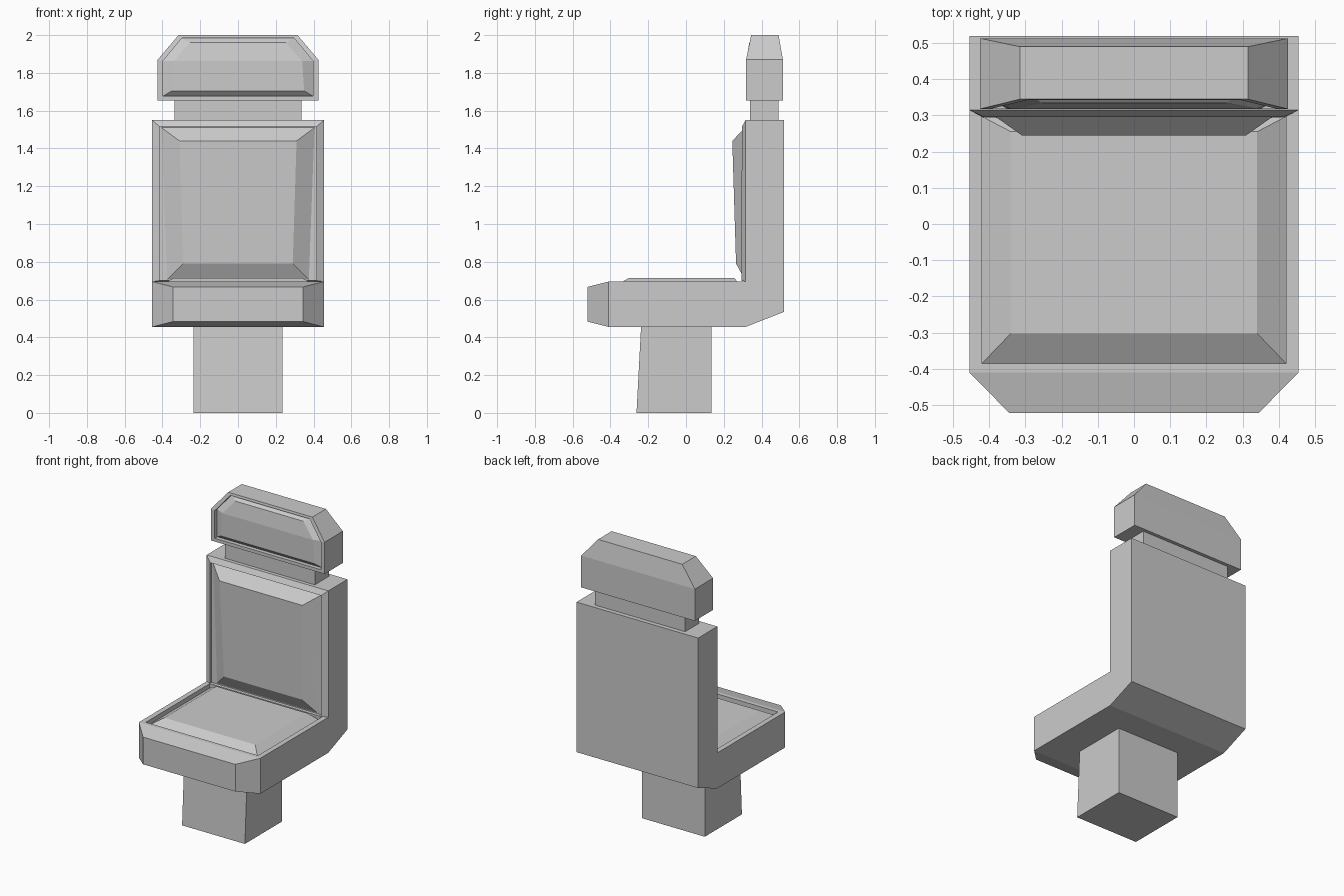
import bpy, bmesh

if "Cube" in bpy.data.objects:
    bpy.data.objects.remove(bpy.data.objects["Cube"])


def mirrored(half):
    """Closed loop from its right-hand half points."""
    return half + [(-x, y, z) for x, y, z in reversed(half)]


def finish(name, bm):
    bmesh.ops.remove_doubles(bm, verts=bm.verts, dist=0.0005)
    bmesh.ops.recalc_face_normals(bm, faces=bm.faces)
    mesh = bpy.data.meshes.new(name)
    bm.to_mesh(mesh)
    bm.free()
    obj = bpy.data.objects.new(name, mesh)
    bpy.context.collection.objects.link(obj)
    return obj


def cap(bm, loop):
    """Close a mirrored loop with left-right strips."""
    n = len(loop) // 2
    for i in range(n - 1):
        bm.faces.new((loop[i], loop[i + 1], loop[-2 - i], loop[-1 - i]))


def stack(bm, halves, cap_start=False):
    """Bridge successive mirrored loops and cap the last one."""
    loops = [[bm.verts.new(p) for p in mirrored(h)] for h in halves]
    for a, b in zip(loops, loops[1:]):
        for i in range(len(a)):
            j = (i + 1) % len(a)
            bm.faces.new((a[i], a[j], b[j], b[i]))
    cap(bm, loops[-1])
    if cap_start:
        cap(bm, loops[0])


# Pedestal
bm = bmesh.new()
stack(bm, [[(.235, -.262, 0), (.235, .135, 0)],
           [(.235, -.238, .455), (.235, .135, .455)]], True)
finish("pedestal", bm)

# Seat and backrest shell: L profile (half width, y, z) with a chamfered nose
profile = [(.345, -.522, .483), (.455, -.41, .455), (.455, .315, .455),
           (.455, .52, .535), (.455, .52, 1.55), (.455, .315, 1.55),
           (.455, .315, .695), (.455, -.41, .695), (.345, -.522, .667)]
bm = bmesh.new()
right = [bm.verts.new(p) for p in profile]
left = [bm.verts.new((-x, y, z)) for x, y, z in profile]
n = len(profile)
for i in range(n):
    if i not in (5, 6):          # padded faces are built below
        j = (i + 1) % n
        bm.faces.new((right[i], right[j], left[j], left[i]))
for side in (right, left):
    bm.faces.new(side[1:8])
    bm.faces.new((side[0], side[1], side[7], side[8]))

# Seat pad: flat rim, groove, raised cushion
stack(bm, [[(.455, -.41, .695), (.455, .315, .695)],
           [(.42, -.385, .695), (.42, .297, .695)],
           [(.42, -.385, .665), (.42, .297, .665)],
           [(.34, -.302, .715), (.34, .255, .715)]])

# Backrest pad: sloped rim, groove, raised cushion
stack(bm, [[(.455, .315, .695), (.455, .315, 1.55)],
           [(.415, .293, .70), (.415, .296, 1.515)],
           [(.415, .312, .70), (.415, .312, 1.515)],
           [(.375, .312, .705), (.405, .312, 1.51)],
           [(.29, .265, .79), (.31, .245, 1.44)]])
finish("seat_and_backrest", bm)

# Neck
bm = bmesh.new()
stack(bm, [[(.337, .34, 1.545), (.337, .49, 1.545)],
           [(.337, .34, 1.66), (.337, .49, 1.66)]], True)
finish("headrest_neck", bm)

# Headrest with recessed front cushion
bm = bmesh.new()
stack(bm, [[(.425, .513, 1.655), (.425, .513, 1.87), (.315, .49, 2.0)],
           [(.425, .318, 1.655), (.425, .318, 1.87), (.315, .345, 2.0)],
           [(.397, .318, 1.677), (.397, .318, 1.863), (.297, .342, 1.984)],
           [(.397, .345, 1.677), (.397, .345, 1.863), (.297, .362, 1.984)],
           [(.35, .318, 1.705), (.34, .318, 1.862), (.255, .335, 1.96)]], True)
finish("headrest", bm)
